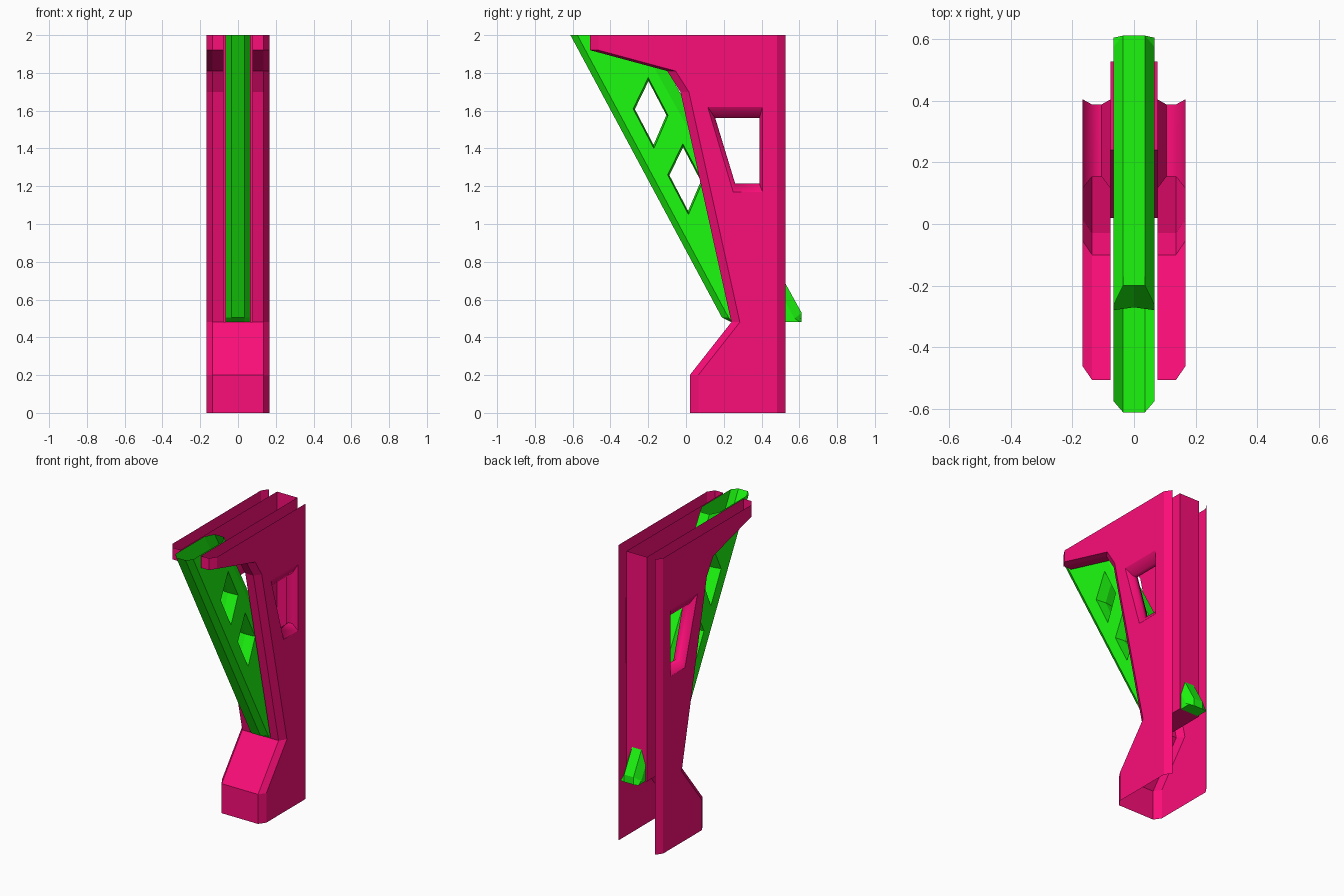
import bpy, bmesh

if "Cube" in bpy.data.objects:
    bpy.data.objects.remove(bpy.data.objects["Cube"])

PLATE_IN, PLATE_MID, PLATE_OUT = 0.076, 0.136, 0.167
LEVER_MID, LEVER_OUT = 0.035, 0.067


def strip(bm, a, xa, b, xb, closed=False, smooth=False):
    """Quads between two y-z paths lying at two x positions."""
    n = len(a)
    for i in range(n if closed else n - 1):
        j = (i + 1) % n
        pts = [(xa, *a[i]), (xa, *a[j]), (xb, *b[j]), (xb, *b[i])]
        bm.faces.new([bm.verts.new(p) for p in pts]).smooth = smooth


def fill(bm, x, *loops):
    """Flat y-z panel; loops after the first are holes."""
    edges = []
    for loop in loops:
        vs = [bm.verts.new((x, y, z)) for y, z in loop]
        edges += [bm.edges.new((vs[i - 1], vs[i])) for i in range(len(vs))]
    bmesh.ops.triangle_fill(bm, edges=edges, use_beauty=True,
                            normal=(1 if x > 0 else -1, 0, 0))


def shift(path, dy):
    return [(y + dy, z) for y, z in path]


def scaled(loop, k):
    cy = sum(p[0] for p in loop) / len(loop)
    cz = sum(p[1] for p in loop) / len(loop)
    return [(cy + (y - cy) * k, cz + (z - cz) * k) for y, z in loop]


def finish(bm, name, color):
    bmesh.ops.remove_doubles(bm, verts=bm.verts, dist=0.0005)
    bmesh.ops.recalc_face_normals(bm, faces=bm.faces)
    for e in bm.edges:
        e.smooth = e.calc_face_angle(0) < 1.1
    mesh = bpy.data.meshes.new(name)
    bm.to_mesh(mesh)
    bm.free()
    mat = bpy.data.materials.new(name + "_color")
    mat.diffuse_color = (*color, 1)
    mat.use_nodes = True
    mat.node_tree.nodes["Principled BSDF"].inputs["Base Color"].default_value = mat.diffuse_color
    mesh.materials.append(mat)
    bpy.context.collection.objects.link(bpy.data.objects.new(name, mesh))


# Frame: two hollow side plates on a base block, open at top, bottom and back
front = [(-0.507, 2), (-0.507, 1.92), (-0.1, 1.81), (-0.03, 1.7),
         (0.24, 0.48), (0.02, 0.2), (0.02, 0)]
front_in = shift(front, 0.045)
back = [(0.527, 0), (0.527, 2)]
back_in = shift(back, -0.045)
win_big = [(0.115, 1.62), (0.405, 1.62), (0.405, 1.17), (0.25, 1.17)]
win_small = [(0.155, 1.56), (0.388, 1.56), (0.388, 1.215), (0.26, 1.215)]

bm = bmesh.new()
for s in (1, -1):
    # outer panel with chamfered front and back edges
    fill(bm, s * PLATE_OUT, front_in + back_in, win_big)
    strip(bm, front_in, s * PLATE_OUT, front, s * PLATE_MID)
    strip(bm, back_in, s * PLATE_OUT, back, s * PLATE_MID)
    strip(bm, front[:5], s * PLATE_MID, front[:5], s * PLATE_IN)
    # inner panel of the channel
    fill(bm, s * PLATE_IN, front[:5] + [(0.527, 0.48), (0.527, 2)], win_big)
    # window with softly shaded bevelled rims
    rings = [(win_big, PLATE_OUT), (win_small, 0.136), (win_small, 0.106), (win_big, PLATE_IN)]
    for (a, xa), (b, xb) in zip(rings, rings[1:]):
        strip(bm, a, s * xa, b, s * xb, True, True)
# front of the base block
block = front[4:]
for a, b in ((-PLATE_MID, -PLATE_IN), (-PLATE_IN, PLATE_IN), (PLATE_IN, PLATE_MID)):
    strip(bm, block, a, block, b)
# channel floor and back wall
channel = [(0.24, 0.48), (0.527, 0.48), (0.527, 2)]
strip(bm, channel, -PLATE_IN, channel, PLATE_IN)
finish(bm, "frame", (0.97, 0.004, 0.19))

# Lever: slanted chamfered bar, open at the top, with two diamond openings
rim = [(-0.612, 2), (0.19, 0.505), (0.24, 0.48), (0.612, 0.48), (0.612, 0.53), (-0.2, 2)]
side = [(-0.575, 2), (0.225, 0.505), (0.245, 0.48), (0.605, 0.48), (0.575, 0.5), (-0.265, 2)]
diamond = [(-0.2, 1.775), (-0.095, 1.575), (-0.17, 1.4), (-0.28, 1.61)]
diamonds = [diamond, [(y + 0.183, z - 0.35) for y, z in diamond]]

bm = bmesh.new()
for s in (1, -1):
    fill(bm, s * LEVER_OUT, side, *diamonds)
    strip(bm, side, s * LEVER_OUT, rim, s * LEVER_MID)
    for d in diamonds:
        strip(bm, d, s * LEVER_OUT, scaled(d, 0.9), 0, True)
strip(bm, rim, -LEVER_MID, rim, LEVER_MID)
finish(bm, "lever", (0.012, 0.97, 0.005))
